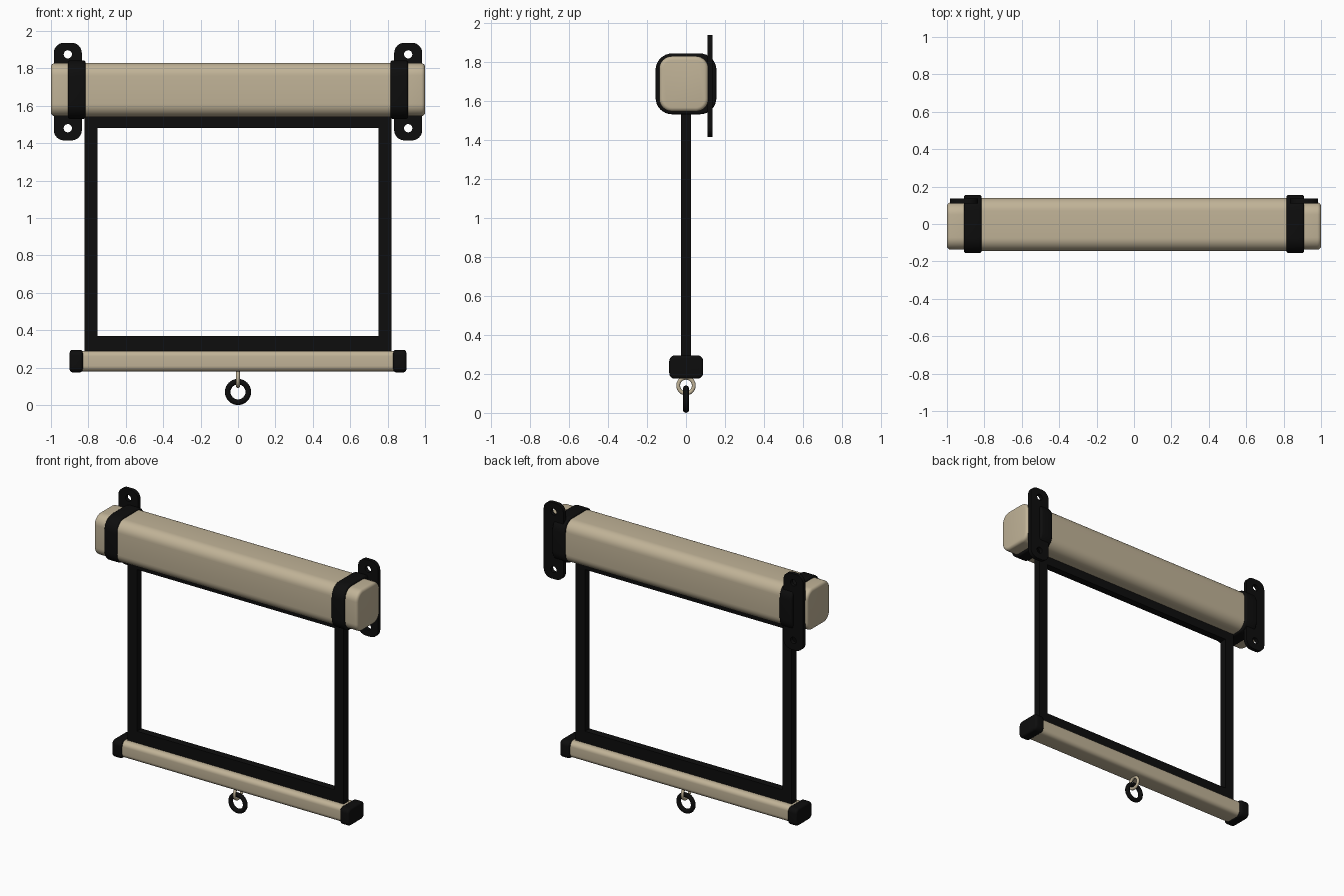
import bpy, bmesh, math
from mathutils import Matrix, Vector

if "Cube" in bpy.data.objects:
    bpy.data.objects.remove(bpy.data.objects["Cube"])


def material(name, rgb):
    m = bpy.data.materials.new(name)
    m.diffuse_color = (*rgb, 1)
    m.use_nodes = True
    m.node_tree.nodes["Principled BSDF"].inputs["Base Color"].default_value = m.diffuse_color
    return m


TAN = material("warm_beige", (0.53, 0.45, 0.31))
BLACK = material("black", (0.004, 0.004, 0.004))


def finish(name, mesh, mat, angle=35):
    ob = bpy.data.objects.new(name, mesh)
    bpy.context.collection.objects.link(ob)
    mesh.materials.clear()
    mesh.materials.append(mat)
    bpy.ops.object.select_all(action='DESELECT')
    ob.select_set(True)
    bpy.context.view_layer.objects.active = ob
    bpy.ops.object.shade_smooth_by_angle(angle=math.radians(angle))
    return ob


def rounded(u0, u1, v0, v1, r, n=8):
    """Rounded rectangle outline, counter-clockwise."""
    pts = []
    for k, (u, v) in enumerate(((u1 - r, v1 - r), (u0 + r, v1 - r),
                                (u0 + r, v0 + r), (u1 - r, v0 + r))):
        for i in range(n + 1):
            a = math.pi / 2 * (k + i / n)
            pts.append((u + r * math.cos(a), v + r * math.sin(a)))
    return pts


def circle(u, v, r, n=24):
    return [(u + r * math.cos(2 * math.pi * i / n),
             v + r * math.sin(2 * math.pi * i / n)) for i in range(n)]


def bar(name, outline, x0, x1, mat, bevel=0.0):
    """Solid with a y-z outline, running along x, rounded at both ends."""
    bm = bmesh.new()
    ends = [bm.faces.new([bm.verts.new((x, y, z)) for y, z in outline]) for x in (x0, x1)]
    a, b = (list(f.verts) for f in ends)
    for i in range(len(a)):
        j = (i + 1) % len(a)
        bm.faces.new((a[i], a[j], b[j], b[i]))
    bmesh.ops.recalc_face_normals(bm, faces=bm.faces)
    if bevel:
        rim = list({e for f in ends for e in f.edges})
        bmesh.ops.bevel(bm, geom=rim, offset=bevel, segments=4, profile=0.5,
                        affect='EDGES', clamp_overlap=True)
    me = bpy.data.meshes.new(name)
    bm.to_mesh(me)
    bm.free()
    return finish(name, me, mat)


def plate(name, loops, y0, y1, mat):
    """Flat x-z plate between y0 and y1; loops after the first are holes."""
    cu = bpy.data.curves.new(name, 'CURVE')
    cu.dimensions = '2D'
    cu.fill_mode = 'BOTH'
    cu.extrude = (y1 - y0) / 2
    for pts in loops:
        sp = cu.splines.new('POLY')
        sp.points.add(len(pts) - 1)
        for p, (u, v) in zip(sp.points, pts):
            p.co = (u, v, 0, 1)
        sp.use_cyclic_u = True
    tmp = bpy.data.objects.new(name + "_outline", cu)
    bpy.context.collection.objects.link(tmp)
    deps = bpy.context.evaluated_depsgraph_get()
    me = bpy.data.meshes.new_from_object(tmp.evaluated_get(deps))
    bpy.data.objects.remove(tmp)
    me.transform(Matrix.Translation((0, (y0 + y1) / 2, 0)) @ Matrix.Rotation(math.pi / 2, 4, 'X'))
    bm = bmesh.new()
    bm.from_mesh(me)
    bmesh.ops.remove_doubles(bm, verts=bm.verts, dist=1e-5)
    bmesh.ops.recalc_face_normals(bm, faces=bm.faces)
    bm.to_mesh(me)
    bm.free()
    me.name = name
    return finish(name, me, mat)


def ring(name, loc, rot, major, minor, mat):
    bpy.ops.mesh.primitive_torus_add(location=loc, rotation=rot, major_radius=major,
                                     minor_radius=minor, major_segments=48, minor_segments=16)
    ob = bpy.context.object
    ob.name = name
    ob.data.materials.append(mat)
    bpy.ops.object.shade_smooth_by_angle(angle=math.radians(60))


# Roller housing
bar("roller_housing", rounded(-0.145, 0.14, 1.54, 1.83, 0.07), -0.86, 0.86, TAN)

# Weighted bottom bar
bar("bottom_bar", rounded(-0.07, 0.07, 0.18, 0.29, 0.03), -0.85, 0.85, TAN)

for s, side in ((-1, "left"), (1, "right")):
    # Housing end, strap and wall bracket
    bar("housing_end_" + side, rounded(-0.137, 0.115, 1.545, 1.828, 0.065),
        s * 0.86, s * 1.0, TAN, 0.02)
    bar("strap_" + side, rounded(-0.156, 0.156, 1.53, 1.842, 0.085),
        s * 0.815, s * 0.91, BLACK, 0.012)
    x = s * 0.91
    plate("wall_bracket_" + side,
          [rounded(x - 0.075, x + 0.075, 1.415, 1.937, 0.055),
           circle(x, 1.875, 0.022), circle(x, 1.48, 0.022)], 0.11, 0.136, BLACK)
    # Bottom bar cap
    bar("bar_cap_" + side, rounded(-0.086, 0.088, 0.175, 0.295, 0.03),
        s * 0.83, s * 0.9, BLACK, 0.015)

# Open screen border
plate("screen_frame",
      [[(-0.82, 0.27), (0.82, 0.27), (0.82, 1.56), (-0.82, 1.56)],
       [(-0.75, 0.37), (0.75, 0.37), (0.75, 1.48), (-0.75, 1.48)]], -0.025, 0.025, BLACK)

# Eyelet and pull ring
ring("eyelet", (0, 0, 0.14), (0, math.pi / 2, 0), 0.04, 0.01, TAN)
ring("pull_ring", (0, 0, 0.07), (math.pi / 2, 0, 0), 0.055, 0.015, BLACK)
